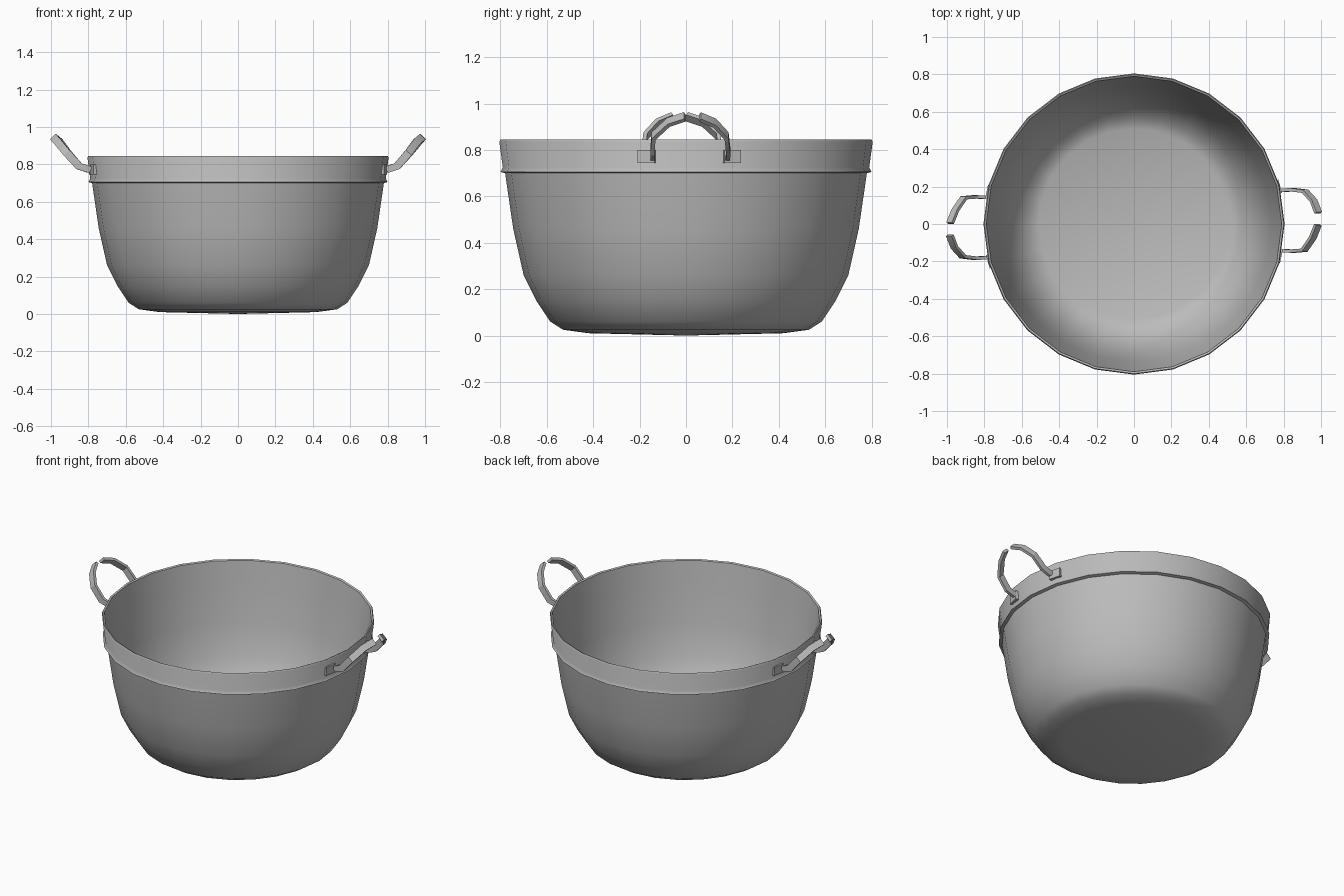
import bpy, bmesh, math
from mathutils import Vector, Matrix

cube = bpy.data.objects.get("Cube")
if cube:
    bpy.data.objects.remove(cube, do_unlink=True)

metal = bpy.data.materials.new("grey metal")
metal.use_nodes = True
GREY = (0.5, 0.5, 0.5, 1)
metal.diffuse_color = GREY
metal.node_tree.nodes["Principled BSDF"].inputs["Base Color"].default_value = GREY


def finish(bm, name, angle):
    """Turn a bmesh into a shaded object."""
    bmesh.ops.recalc_face_normals(bm, faces=bm.faces)
    mesh = bpy.data.meshes.new(name)
    bm.to_mesh(mesh)
    bm.free()
    mesh.materials.append(metal)
    obj = bpy.data.objects.new(name, mesh)
    bpy.context.collection.objects.link(obj)
    bpy.ops.object.select_all(action='DESELECT')
    obj.select_set(True)
    bpy.context.view_layer.objects.active = obj
    bpy.ops.object.shade_smooth_by_angle(angle=math.radians(angle))
    return obj


def lathe(name, profile, sides, angle):
    """Spin an (radius, height) outline around z."""
    bm = bmesh.new()
    verts = [bm.verts.new((r, 0, z)) for r, z in profile]
    edges = [bm.edges.new(pair) for pair in zip(verts, verts[1:])]
    bmesh.ops.spin(bm, geom=verts + edges, cent=(0, 0, 0), axis=(0, 0, 1),
                   angle=math.tau, steps=sides, use_merge=True)
    bmesh.ops.remove_doubles(bm, verts=bm.verts, dist=0.0005)
    return finish(bm, name, angle)


# Pot: underside, outer wall, rim band, rim lip, inner wall and floor
outer = [(0, 0.0), (0.42, 0.01), (0.53, 0.025), (0.585, 0.06), (0.645, 0.15),
         (0.70, 0.26), (0.745, 0.46), (0.78, 0.70), (0.80, 0.705), (0.79, 0.725),
         (0.805, 0.835), (0.80, 0.845)]
inner = [(0.79, 0.84), (0.77, 0.70), (0.735, 0.46), (0.69, 0.26),
         (0.635, 0.15), (0.57, 0.075), (0.51, 0.05), (0, 0.05)]
lathe("pot_body", outer + inner, 24, 50)

# Strap handles: each is two curved arms that almost meet at the top
WIDE = Vector((0.72, 0, -0.69))


def strap(name, path, turn, width=0.042, thick=0.018):
    """Sweep a flat rectangular section along a path."""
    points = [Vector(p) for p in path]
    bm = bmesh.new()
    rings = []
    for i, p in enumerate(points):
        along = points[min(i + 1, len(points) - 1)] - points[max(i - 1, 0)]
        side = along.cross(WIDE).normalized() * thick / 2
        half = WIDE * width / 2
        corners = (p + half + side, p - half + side, p - half - side, p + half - side)
        rings.append([bm.verts.new(c) for c in corners])
    for a, b in zip(rings, rings[1:]):
        for k in range(4):
            j = (k + 1) % 4
            bm.faces.new((a[k], a[j], b[j], b[k]))
    bm.faces.new(rings[0])
    bm.faces.new(rings[-1])
    bm.transform(turn)
    finish(bm, name, 30)


def foot(name, y, turn):
    """Small plate that fixes an arm to the rim band."""
    bm = bmesh.new()
    bmesh.ops.create_cube(bm, size=1)
    bmesh.ops.scale(bm, verts=bm.verts, vec=(0.02, 0.075, 0.055))
    bm.transform(turn @ Matrix.Rotation(math.asin(y / 0.8), 4, 'Z')
                 @ Matrix.Translation((0.797, 0, 0.772)))
    finish(bm, name, 30)


long_arm = [(0.785, 0.18, 0.77), (0.85, 0.183, 0.79), (0.915, 0.175, 0.86),
            (0.96, 0.125, 0.915), (0.985, 0.06, 0.943)]
short_arm = [(0.79, -0.143, 0.77), (0.85, -0.145, 0.79), (0.91, -0.14, 0.86),
             (0.955, -0.075, 0.92), (0.983, -0.005, 0.943)]
for side, degrees in (("left", 0), ("right", 180)):
    turn = Matrix.Rotation(math.radians(degrees), 4, 'Z')
    strap(side + "_handle_long_arm", long_arm, turn)
    strap(side + "_handle_short_arm", short_arm, turn)
    foot(side + "_handle_long_foot", 0.20, turn)
    foot(side + "_handle_short_foot", -0.17, turn)
